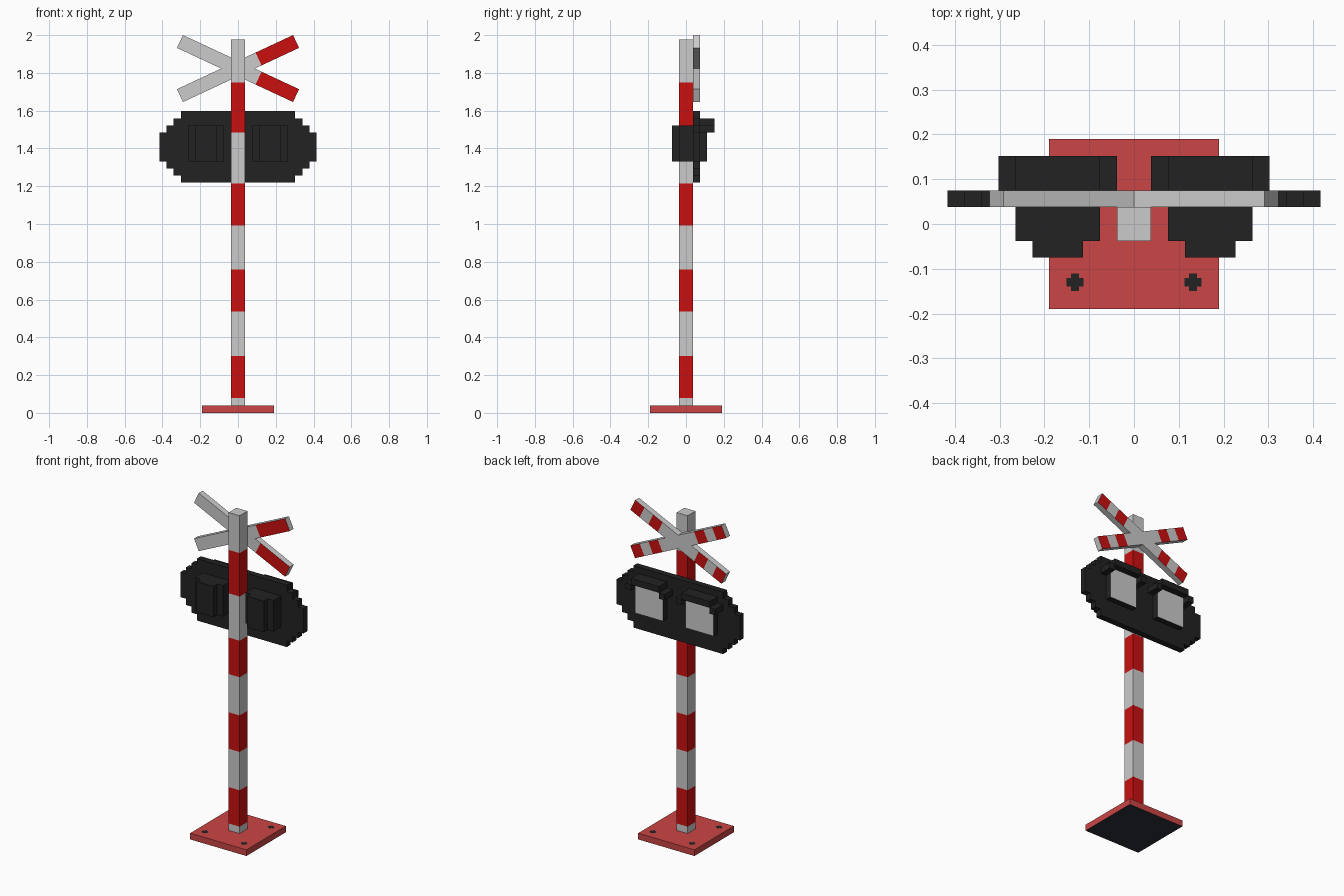
import bpy, bmesh, math
from mathutils import Matrix, Vector

if "Cube" in bpy.data.objects:
    bpy.data.objects.remove(bpy.data.objects["Cube"])


def material(name, rgb):
    m = bpy.data.materials.new(name)
    m.diffuse_color = (*rgb, 1)
    m.use_nodes = True
    m.node_tree.nodes["Principled BSDF"].inputs["Base Color"].default_value = m.diffuse_color
    return m


WHITE = material("light grey white", (0.60, 0.60, 0.60))
RED = material("signal red", (0.60, 0.005, 0.005))
BASE = material("faded red", (0.60, 0.06, 0.06))
BLACK = material("black", (0.016, 0.016, 0.016))
NAVY = material("dark navy", (0.024, 0.028, 0.042))


def finish(bm, name, mats):
    bmesh.ops.recalc_face_normals(bm, faces=bm.faces)
    me = bpy.data.meshes.new(name)
    bm.to_mesh(me)
    bm.free()
    for m in mats:
        me.materials.append(m)
    ob = bpy.data.objects.new(name, me)
    bpy.context.collection.objects.link(ob)
    return ob


def box(name, x, y, z, mats, rule=None, cuts=(), axis=2, matrix=None):
    """Box from ranges, sliced at cuts along axis, faces coloured by rule(centre, normal)."""
    bm = bmesh.new()
    bmesh.ops.create_cube(bm, size=1)
    for v in bm.verts:
        v.co = Vector([(r[0] + r[1]) / 2 + c * (r[1] - r[0]) for r, c in zip((x, y, z), v.co)])
    no = Vector([float(i == axis) for i in range(3)])
    for c in cuts:
        bmesh.ops.bisect_plane(bm, geom=bm.verts[:] + bm.edges[:] + bm.faces[:],
                               plane_co=no * c, plane_no=no)
    bm.normal_update()
    if rule:
        for f in bm.faces:
            f.material_index = rule(f.calc_center_median(), f.normal)
    if matrix:
        bm.transform(matrix)
    return finish(bm, name, mats)


P = 0.0375  # basic grid step

# Base plate with dark underside, and four flat bolts
box("base_plate", (-.19, .19), (-.19, .19), (0, .038), [BASE, NAVY],
    lambda c, n: int(n.z < -.5))
for i, (sx, sy) in enumerate(((-1, -1), (1, -1), (-1, 1), (1, 1))):
    bm = bmesh.new()
    a, b = .009, .019
    pts = []
    for k in range(4):
        for px, py in ((b, -a), (b, a), (a, a)):
            r = Matrix.Rotation(k * math.pi / 2, 2) @ Vector((px, py))
            pts.append(bm.verts.new((.132 * sx + r.x, .13 * sy + r.y, .039)))
    bm.faces.new(pts)
    bm.normal_update()
    finish(bm, f"base_bolt_{i + 1}", [BLACK])

# Striped pole
bands = [.08, .302, .536, .759, .992, 1.215, 1.485, 1.75]
box("pole", (-P, P), (-P, P), (.038, 1.978), [WHITE, RED],
    lambda c, n: 0 if abs(n.z) > .5 else sum(c.z > b for b in bands) % 2, bands)

# Stepped lamp backboard: one quarter profile mirrored to all four corners
quarter = [(.416, .076), (.379, .076), (.379, .114), (.341, .114),
           (.341, .151), (.303, .151), (.303, .189)]
outline = (quarter + [(-x, z) for x, z in reversed(quarter)]
           + [(-x, -z) for x, z in quarter] + [(x, -z) for x, z in reversed(quarter)])
bm = bmesh.new()
face = bm.faces.new([bm.verts.new((x, P, 1.408 + z)) for x, z in outline])
ext = bmesh.ops.extrude_face_region(bm, geom=[face])
bmesh.ops.translate(bm, vec=(0, P, 0), verts=[v for v in ext["geom"] if isinstance(v, bmesh.types.BMVert)])
finish(bm, "lamp_backboard", [BLACK])


# Two lamps: housing with pale lens, rear cap, and hood
def span(s, a, b):
    return tuple(sorted((s * a, s * b)))


for side, s in (("left", -1), ("right", 1)):
    box(f"{side}_lens", span(s, .076, .265), (2 * P, .112), (1.332, 1.521), [BLACK, WHITE],
        lambda c, n: int(n.y > .5))
    box(f"{side}_housing", span(s, .076, .265), (-P, P), (1.332, 1.521), [BLACK])
    box(f"{side}_housing_cap", span(s, .114, .227), (-2 * P, -P), (1.332, 1.521), [BLACK])
    box(f"{side}_hood_top", span(s, .076, .265), (2 * P, .152), (1.521, 1.559), [BLACK])
    for part, a, b in (("inner", .038, .076), ("outer", .265, .303)):
        box(f"{side}_hood_{part}", span(s, a, b), (2 * P, .152), (1.485, 1.521), [BLACK])


# Crossed boards: banded at the back, red only on the right tips in front
def board_colour(c, n):
    d = abs(c.x)
    if n.y > .5:
        return int(.135 < d < .205 or d > .27)
    return int(n.y < -.5 and c.x > .12)


cuts = [.12] + [s * d for s in (-1, 1) for d in (.135, .205, .27)]
for name, ang in (("rising_board", 25), ("falling_board", -25)):
    box(name, (-.339, .339), (P, 2 * P), (-P, P), [WHITE, RED], board_colour, cuts, 0,
        Matrix.Translation((0, 0, 1.823)) @ Matrix.Rotation(-math.radians(ang), 4, 'Y'))
